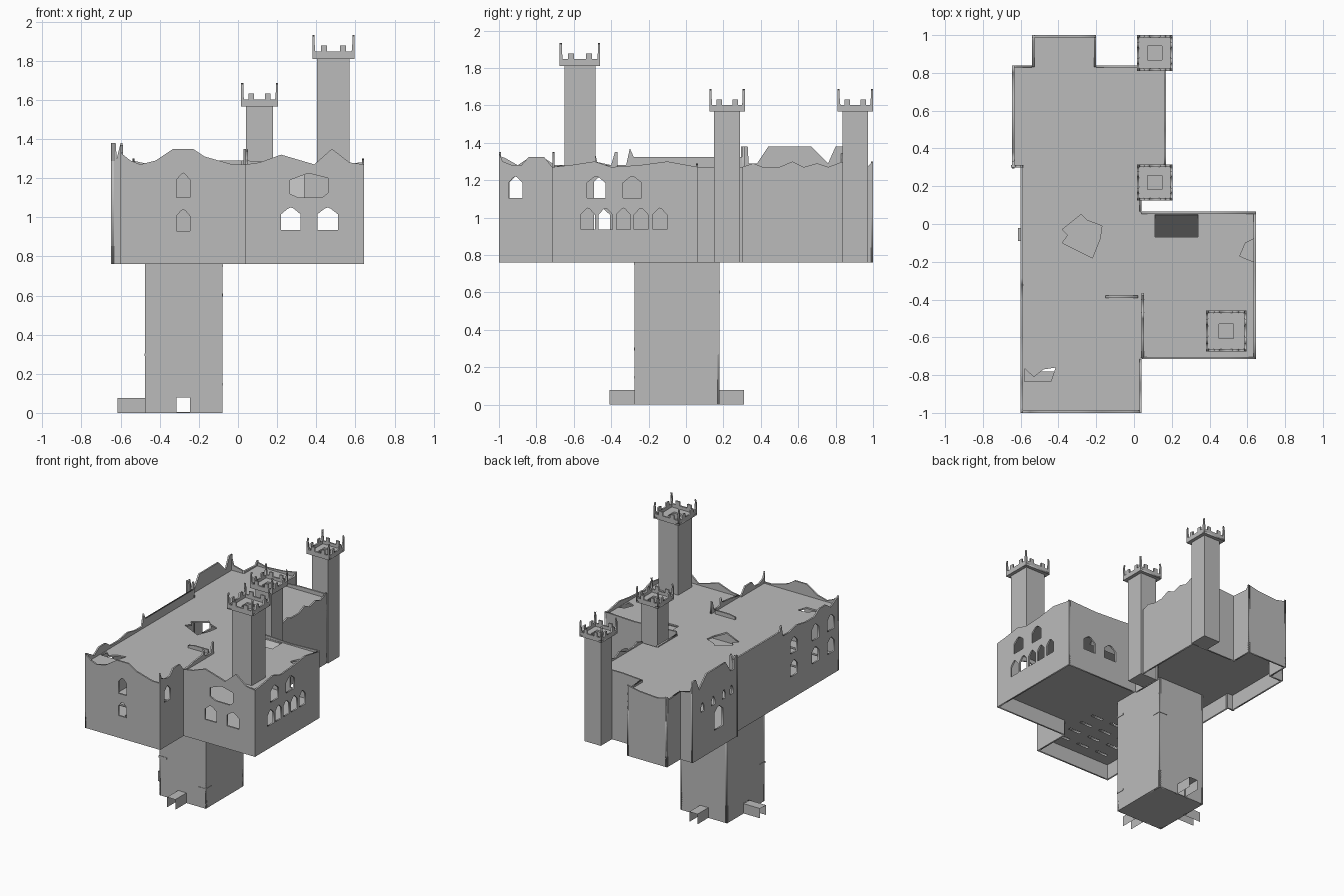
import bpy, math

if "Cube" in bpy.data.objects:
    bpy.data.objects.remove(bpy.data.objects["Cube"])

T = 0.012                      # wall thickness
BASE, FLOOR, ROOF = 0.76, 0.88, 1.255

stone = bpy.data.materials.new("grey stone")
stone.diffuse_color = (0.5, 0.5, 0.5, 1)
stone.use_nodes = True
stone.node_tree.nodes["Principled BSDF"].inputs["Base Color"].default_value = stone.diffuse_color


def plate(name, outline, holes, loc, rot, thick):
    """Flat filled outline with holes, given thickness, turned into a mesh."""
    cu = bpy.data.curves.new(name, 'CURVE')
    cu.dimensions = '2D'
    cu.fill_mode = 'BOTH'
    cu.extrude = thick / 2
    for pts in [outline] + holes:
        sp = cu.splines.new('POLY')
        sp.points.add(len(pts) - 1)
        for p, (a, b) in zip(sp.points, pts):
            p.co = (a, b, 0, 1)
        sp.use_cyclic_u = True
    tmp = bpy.data.objects.new(name + " helper", cu)
    bpy.context.collection.objects.link(tmp)
    bpy.context.view_layer.update()
    dg = bpy.context.evaluated_depsgraph_get()
    me = bpy.data.meshes.new_from_object(tmp.evaluated_get(dg))
    bpy.data.objects.remove(tmp)
    me.materials.clear()
    me.materials.append(stone)
    ob = bpy.data.objects.new(name, me)
    ob.location, ob.rotation_euler = loc, rot
    bpy.context.collection.objects.link(ob)
    return ob


def panel(name, axis, pos, outline, holes=()):
    """Upright plate along x or y; pos is the plate centre on the other axis."""
    q = math.pi / 2
    loc, rot = ((0, pos, 0), (q, 0, 0)) if axis == 'x' else ((pos, 0, 0), (q, 0, q))
    return plate(name, outline, list(holes), loc, rot, T)


def wall(name, axis, pos, tops, holes=(), base=BASE):
    """Wall with a ragged top line running between the first and last point."""
    return panel(name, axis, pos, [(tops[0][0], base)] + tops[:] + [(tops[-1][0], base)], holes)


def slab(name, outline, z, holes=(), thick=T):
    return plate(name, outline, list(holes), (0, 0, z), (0, 0, 0), thick)


def rect(a0, a1, b0, b1):
    return [(a0, b0), (a1, b0), (a1, b1), (a0, b1)]


def arch(c, w, z0, z1):
    """Window with a pointed, chamfered head."""
    h, s = w / 2, z1 - 0.035
    return [(c - h, z0), (c + h, z0), (c + h, s), (c + h * .3, z1 - .006),
            (c, z1), (c - h * .3, z1 - .006), (c - h, s)]


def hollow_box(name, x0, x1, y0, y1, z0, z1, skip=()):
    """Thin box without the faces listed in skip."""
    v = [(x, y, z) for z in (z0, z1) for x, y in ((x0, y0), (x1, y0), (x1, y1), (x0, y1))]
    f = {'bottom': (3, 2, 1, 0), 'top': (4, 5, 6, 7), 'front': (0, 1, 5, 4),
         'right': (1, 2, 6, 5), 'back': (2, 3, 7, 6), 'left': (3, 0, 4, 7)}
    me = bpy.data.meshes.new(name)
    me.from_pydata(v, [], [f[k] for k in f if k not in skip])
    me.materials.append(stone)
    ob = bpy.data.objects.new(name, me)
    bpy.context.collection.objects.link(ob)
    return ob


h = T / 2
# ---- main hall walls
wall("hall_front_wall", 'x', -1 + h,
     [(-.6, 1.33), (-.55, 1.29), (-.5, 1.27), (-.42, 1.29), (-.33, 1.35), (-.23, 1.35),
      (-.17, 1.31), (-.03, 1.27), (.04, 1.27)],
     [arch(-.28, .07, 1.10, 1.225), arch(-.28, .07, .93, 1.04)])
wall("hall_right_wall", 'y', .04 - h,
     [(-1, 1.35), (-.98, 1.30), (-.93, 1.28), (-.88, 1.28), (-.84, 1.325), (-.76, 1.325), (-.715, 1.27)],
     [arch(-.912, .075, 1.105, 1.22)])
wall("hall_left_wall", 'y', -.6 + h,
     [(-1, 1.33), (-.97, 1.32), (-.9, 1.28), (-.84, 1.32), (-.76, 1.32), (-.7, 1.28), (-.6, 1.28),
      (-.49, 1.30), (-.4, 1.28), (-.32, 1.28), (-.3, 1.37), (-.28, 1.325), (.3, 1.325)],
     [arch(c, .085, z, z + .12) for c in (-.45, -.71, -.9) for z in (.93, 1.105)
      ])
wall("hall_right_link_wall", 'y', .04 - h, [(.065, 1.27), (.3, 1.27)])
wall("hall_jog_wall", 'x', .3 + h, [(-.65, 1.38), (-.625, 1.38), (-.62, 1.30), (-.6, 1.38), (-.59, 1.38), (-.585, 1.27)])

# ---- rear hall walls
wall("rear_left_wall", 'y', -.645 + h,
     [(.295, 1.38), (.33, 1.38), (.335, 1.29), (.38, 1.29), (.44, 1.38), (.67, 1.38), (.76, 1.29),
      (.8, 1.38), (.84, 1.38)],
     [arch(.525, .1, .91, 1.08)] + [arch(c, .04, 1.11, 1.18) for c in (.37, .46, .59, .72)])
wall("rear_right_wall", 'y', .17 - h,
     [(.3, 1.27), (.36, 1.29), (.41, 1.27), (.5, 1.27), (.57, 1.30), (.63, 1.27), (.7, 1.29),
      (.76, 1.27), (.84, 1.30)])
wall("rear_wall_left", 'x', .84 - h, [(-.645, 1.38), (-.62, 1.30), (-.54, 1.28)])
wall("rear_wall_right", 'x', .84 - h, [(-.2, 1.28), (-.05, 1.29), (.17, 1.29)])
wall("rear_bay_back", 'x', 1 - h, [(-.54, 1.29), (-.45, 1.27), (-.3, 1.28), (-.2, 1.30)])
for x in (-.54 + h, -.2 - h):
    wall("rear_bay_side", 'y', x, [(.83, 1.28), (.97, 1.27), (1, 1.30)])

# ---- right wing walls
pair = [arch(.27, .1, .935, 1.05), arch(.458, .105, .935, 1.05)]
broken = [(.265, 1.12), (.265, 1.19), (.36, 1.225), (.46, 1.20), (.46, 1.125), (.43, 1.10), (.31, 1.10)]
wall("wing_front_wall", 'x', -.715 + h,
     [(.04, 1.27), (.11, 1.28), (.22, 1.32), (.39, 1.27), (.48, 1.35), (.57, 1.28), (.645, 1.27)],
     pair + [broken])
wall("wing_back_wall", 'x', .065 - h, [(.04, 1.29), (.2, 1.28), (.4, 1.27), (.645, 1.28)], pair)
wall("wing_right_wall", 'y', .645 - h,
     [(-.715, 1.27), (-.62, 1.28), (-.49, 1.30), (-.4, 1.27), (-.25, 1.28), (-.1, 1.30), (.065, 1.27)],
     [arch(c, .075, .935, 1.05) for c in (-.525, -.43, -.335, -.24, -.14)]
     + [arch(c, .1, 1.105, 1.22) for c in (-.48, -.287)])

# ---- broken inner walls standing on the roof
wall("roof_divider_long", 'y', .046,
     [(-.715, 1.27), (-.6, 1.29), (-.5, 1.30), (-.485, 1.34), (-.47, 1.28), (-.4, 1.28), (-.38, 1.35), (-.365, 1.35)],
     base=ROOF)
wall("roof_divider_short", 'x', -.385, [(-.15, 1.28), (-.1, 1.29), (.02, 1.29)], base=ROOF)

# ---- roof with holes, and recessed floor with slots
plan = [(-.595, -.995), (.035, -.995), (.035, -.71), (.64, -.71), (.64, .06), (.035, .06), (.035, .3),
        (.165, .3), (.165, .835), (-.205, .835), (-.205, .995), (-.535, .995), (-.535, .835),
        (-.64, .835), (-.64, .3), (-.595, .3)]
gap = [(-.38, -.03), (-.28, .05), (-.25, .02), (-.17, -.01), (-.18, -.08), (-.22, -.18), (-.38, -.1), (-.35, -.06)]
slab("roof", plan, ROOF, [
    gap, rect(.11, .34, -.07, .05),
    [(.632, -.2), (.632, -.08), (.59, -.1), (.56, -.17)],
    [(-.58, -.765), (-.53, -.81), (-.48, -.77), (-.415, -.76), (-.44, -.835), (-.58, -.835)]])
slots = [rect(x, x + .1, y, y + .02) for x in (-.5, -.33, -.16) for y in (-.9, -.78, -.66, -.54)]
slab("floor", plan, FLOOR, slots)

# ---- sloping stair slab below the roof opening
ramp = slab("stair_ramp", rect(.11, .34, -.1, .1), 1.17)
ramp.location.y = -.01
ramp.rotation_euler.x = math.radians(52)


# ---- towers with crenellated, horned caps
def tower(name, cx, cy, shaft, cap, z0, z1, lip):
    hollow_box(name + "_shaft", cx - shaft, cx + shaft, cy - shaft, cy + shaft, z0, z1, ('top',))
    slab(name + "_floor", rect(cx - cap, cx + cap, cy - cap, cy + cap), z1 + h,
         [rect(cx - .038, cx + .038, cy - .038, cy + .038)])
    zt = z1 + lip
    half = [(-cap, z1), (-cap, zt + .05), (-cap + .004, zt + .075), (-cap + .011, z1 + lip + .085),
            (-cap + .008, zt + .06), (-cap + .013, zt + .03), (-cap + .015, zt),
            (-cap * .6, zt), (-cap * .6, zt + .03), (-cap * .3, zt + .03), (-cap * .3, zt)]
    prof = half + [(-a, b) for a, b in reversed(half)]
    for s in (-1, 1):
        panel(name + "_cap_x", 'x', cy + s * (cap - h), [(a + cx, b) for a, b in prof])
        panel(name + "_cap_y", 'y', cx + s * (cap - h), [(a + cy, b) for a, b in prof])


tower("rear_tower", .11, .905, .069, .095, BASE, 1.567, .035)
tower("middle_tower", .11, .22, .069, .095, BASE, 1.567, .035)
tower("tall_tower", .488, -.567, .083, .108, ROOF, 1.81, .037)

# ---- supporting pier with passage openings at its foot
X0, X1, Y0, Y1 = -.475, -.08, -.275, .18


def pier_side(name, axis, pos, a0, a1, c=None):
    out = [(a0, 0)]
    if c is not None:
        out += [(c - .035, 0), (c - .035, .078), (c + .035, .078), (c + .035, 0)]
    panel(name, axis, pos, out + [(a1, 0), (a1, FLOOR), (a0, FLOOR)])


pier_side("pier_front", 'x', Y0 + h, X0, X1, -.28)
pier_side("pier_back", 'x', Y1 - h, X0, X1, -.28)
pier_side("pier_left", 'y', X0 + h, Y0, Y1, -.055)
pier_side("pier_right", 'y', X1 - h, Y0, Y1)
hollow_box("pier_base", X0, X1, Y0, Y1, 0, .004)

# ---- short passage stubs
hollow_box("front_passage", -.315, -.245, -.41, Y0, 0, .078, ('front', 'back', 'bottom'))
hollow_box("back_passage", -.315, -.245, Y1, .31, 0, .078, ('front', 'back', 'bottom'))
hollow_box("left_passage", -.615, X0, -.09, -.02, 0, .075, ('left', 'right', 'bottom'))

# ---- thin ledge stones on the pier corners
e = .003
for x0, x1, y0, y1, z in ((-.15, X1 + e, Y0 - e, -.21, .745), (-.15, X1 + e, Y0 - e, -.21, .14),
                          (X0 - e, -.41, Y0 - e, -.21, .29), (-.15, X1 + e, .11, Y1 + e, .595)):
    hollow_box("pier_ledge", x0, x1, y0, y1, z, z + .014)
